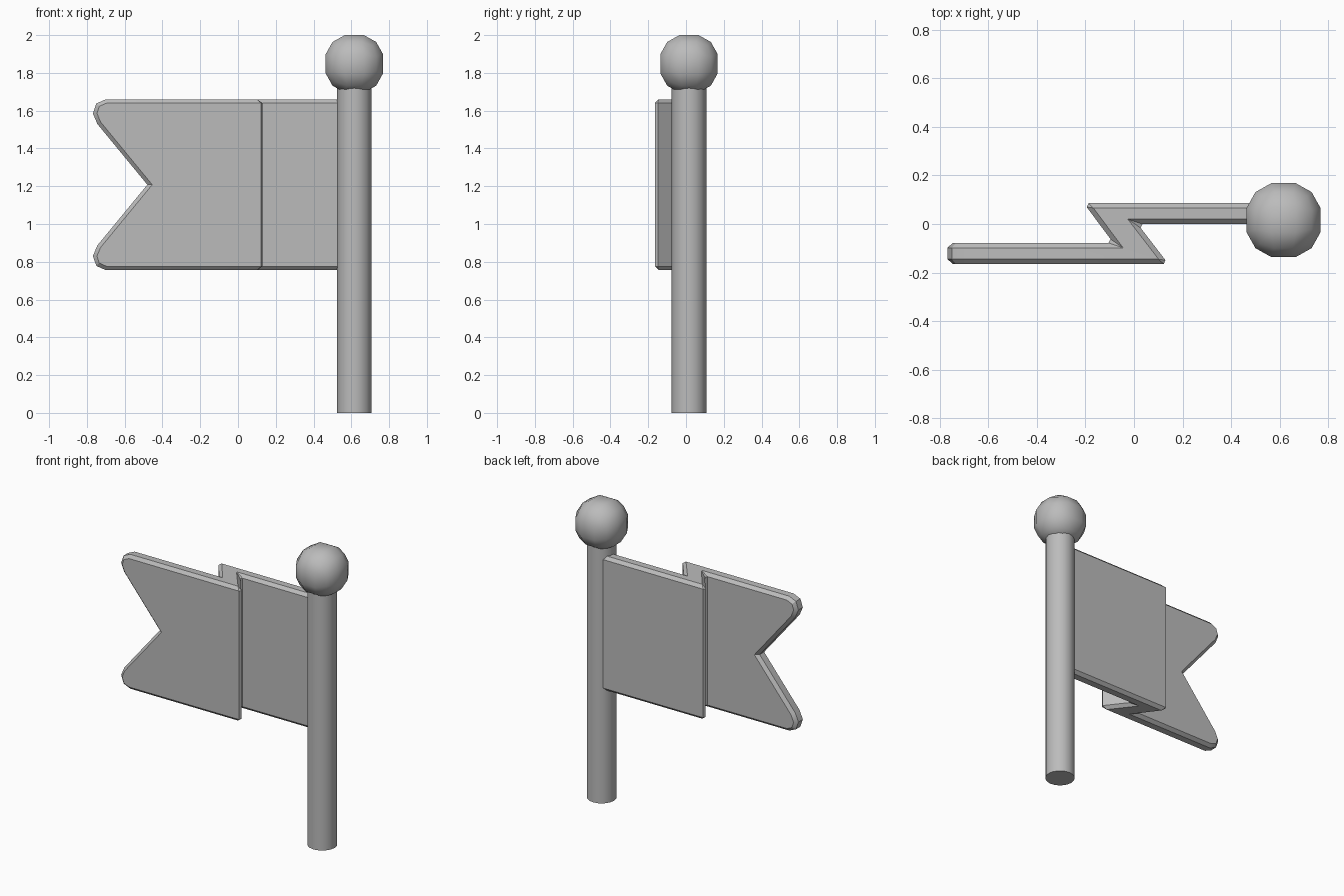
import bpy, bmesh, math

old = bpy.data.objects.get("Cube")
if old:
    bpy.data.objects.remove(old, do_unlink=True)

POLE_X, POLE_Y = 0.616, 0.016

grey = bpy.data.materials.new("plain grey")
grey.use_nodes = True
grey.diffuse_color = (0.5, 0.5, 0.5, 1)
grey.node_tree.nodes["Principled BSDF"].inputs["Base Color"].default_value = (0.5, 0.5, 0.5, 1)


def finish(bm, name, angle):
    bmesh.ops.recalc_face_normals(bm, faces=bm.faces)
    mesh = bpy.data.meshes.new(name)
    bm.to_mesh(mesh)
    bm.free()
    mesh.materials.append(grey)
    obj = bpy.data.objects.new(name, mesh)
    bpy.context.collection.objects.link(obj)
    bpy.ops.object.select_all(action="DESELECT")
    obj.select_set(True)
    bpy.context.view_layer.objects.active = obj
    bpy.ops.object.shade_smooth_by_angle(angle=math.radians(angle))
    return obj


# Pole
bm = bmesh.new()
bmesh.ops.create_cone(bm, cap_ends=True, segments=16, radius1=0.092, radius2=0.092, depth=1.76)
finish(bm, "pole", 40).location = (POLE_X, POLE_Y, 0.88)

# Finial: a cube divided in thirds and rounded into a ball
bm = bmesh.new()
bmesh.ops.create_cube(bm, size=2)
bmesh.ops.subdivide_edges(bm, edges=bm.edges[:], cuts=2, use_grid_fill=True)
for v in bm.verts:
    v.co = v.co.normalized() * 0.168
finish(bm, "finial_ball", 60).location = (POLE_X, POLE_Y, 1.848)

# Flag: swallow-tail outline, then a Z-shaped double fold leading to the pole
TOP, MID = 1.66, 1.208
upper = [(-0.70, TOP), (-0.75, 1.638), (-0.768, 1.585), (-0.745, 1.53)]
tail = upper + [(-0.48, MID)] + [(x, 2 * MID - z) for x, z in reversed(upper)]
front_folds = [(0.142, -0.165), (0.015, 0.0), (POLE_X, 0.0)]
back_folds = [(-0.085, -0.078), (-0.207, 0.086), (POLE_X, 0.086)]

bm = bmesh.new()


def make_side(tail_y, folds):
    edge = [bm.verts.new((x, tail_y, z)) for x, z in tail]
    tops = [bm.verts.new((x, y, TOP)) for x, y in folds]
    lows = [bm.verts.new((x, y, 2 * MID - TOP)) for x, y in folds]
    sheets = [bm.faces.new(edge + [lows[0], tops[0]])]
    for i in range(2):
        sheets.append(bm.faces.new((tops[i], lows[i], lows[i + 1], tops[i + 1])))
    return edge, tops, lows, sheets


f_edge, f_top, f_low, f_sheets = make_side(-0.165, front_folds)
b_edge, b_top, b_low, b_sheets = make_side(-0.078, back_folds)

# Rim joining the two sides
rim = [bm.faces.new((f_edge[i], f_edge[i + 1], b_edge[i + 1], b_edge[i]))
       for i in range(len(tail) - 1)]
rim.append(bm.faces.new([f_edge[0]] + f_top + b_top[::-1] + [b_edge[0]]))
rim.append(bm.faces.new([f_edge[-1]] + f_low + b_low[::-1] + [b_edge[-1]]))
bm.faces.new((f_top[2], f_low[2], b_low[2], b_top[2]))
bmesh.ops.recalc_face_normals(bm, faces=bm.faces)

# Chamfer the rim and the fold lines
sheets = set(f_sheets + b_sheets)
sharp = [e for e in bm.edges if any(f in sheets for f in e.link_faces)
         and all(v.co.x < POLE_X - 0.01 or e.calc_length() > 0.3 for v in e.verts)
         and not all(v.co.x > POLE_X - 0.01 for v in e.verts)]
bmesh.ops.bevel(bm, geom=sharp, offset=0.02, offset_type="OFFSET", segments=1,
                profile=0.5, affect="EDGES", clamp_overlap=True)
finish(bm, "flag", 30)
